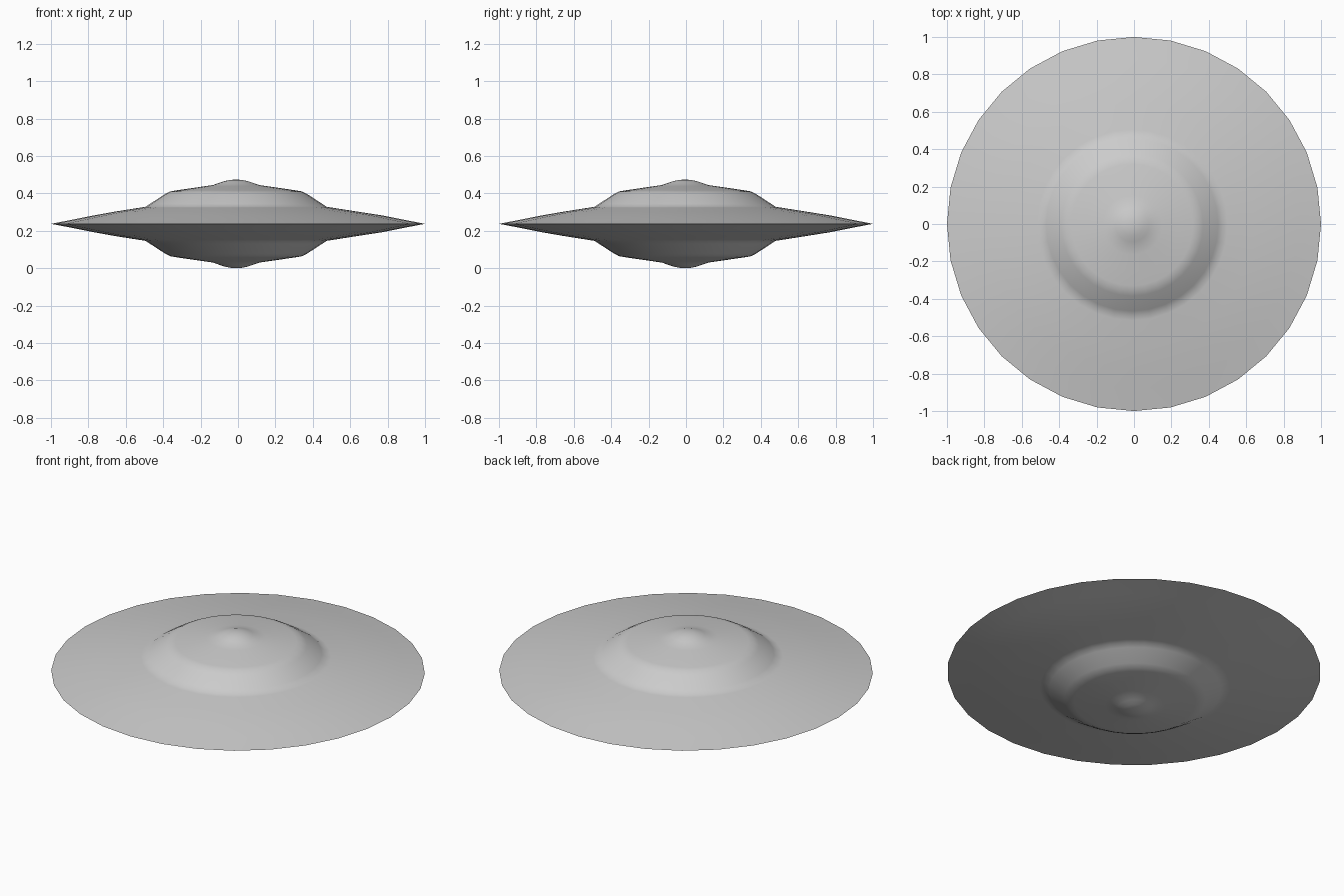
import bpy, bmesh, math
from mathutils import Vector

if "Cube" in bpy.data.objects:
    bpy.data.objects.remove(bpy.data.objects["Cube"])

SIDES = 32
MID = 0.2375      # height of the sharp rim

# Upper half profile: radius, height above the rim plane
PROFILE = [(0, 0.2365), (0.03, 0.235), (0.06, 0.229), (0.09, 0.219),
           (0.125, 0.207), (0.16, 0.202), (0.25, 0.189), (0.325, 0.178),
           (0.353, 0.173), (0.38, 0.159), (0.46, 0.107), (0.484, 0.091),
           (0.51, 0.087), (0.65, 0.065), (0.77, 0.045), (0.88, 0.023), (1.0, 0)]

# Lathe the upper shell
bm = bmesh.new()
pts = [bm.verts.new((0, r, z)) for r, z in PROFILE]
edges = [bm.edges.new(p) for p in zip(pts, pts[1:])]
bmesh.ops.spin(bm, geom=pts + edges, cent=(0, 0, 0), axis=(0, 0, 1),
               angle=math.tau, steps=SIDES, use_duplicate=False)
bmesh.ops.remove_doubles(bm, verts=bm.verts, dist=0.0005)

# The dome sits very slightly off centre
for v in bm.verts:
    if v.co.xy.length < 0.7:
        v.co += Vector((-0.01, -0.005, 0))

# Mirror to make the underside, joined at the rim
bmesh.ops.mirror(bm, geom=bm.verts[:] + bm.edges[:] + bm.faces[:],
                 merge_dist=0.0005, axis='Z')
bmesh.ops.remove_doubles(bm, verts=bm.verts, dist=0.0005)
bmesh.ops.recalc_face_normals(bm, faces=bm.faces)
bmesh.ops.translate(bm, verts=bm.verts, vec=(0, 0, MID))

mesh = bpy.data.meshes.new("saucer_hull")
bm.to_mesh(mesh)
bm.free()
hull = bpy.data.objects.new("saucer_hull", mesh)
bpy.context.collection.objects.link(hull)

# Smooth shell with a crisp rim
bpy.context.view_layer.objects.active = hull
hull.select_set(True)
bpy.ops.object.shade_smooth_by_angle(angle=math.radians(40))
